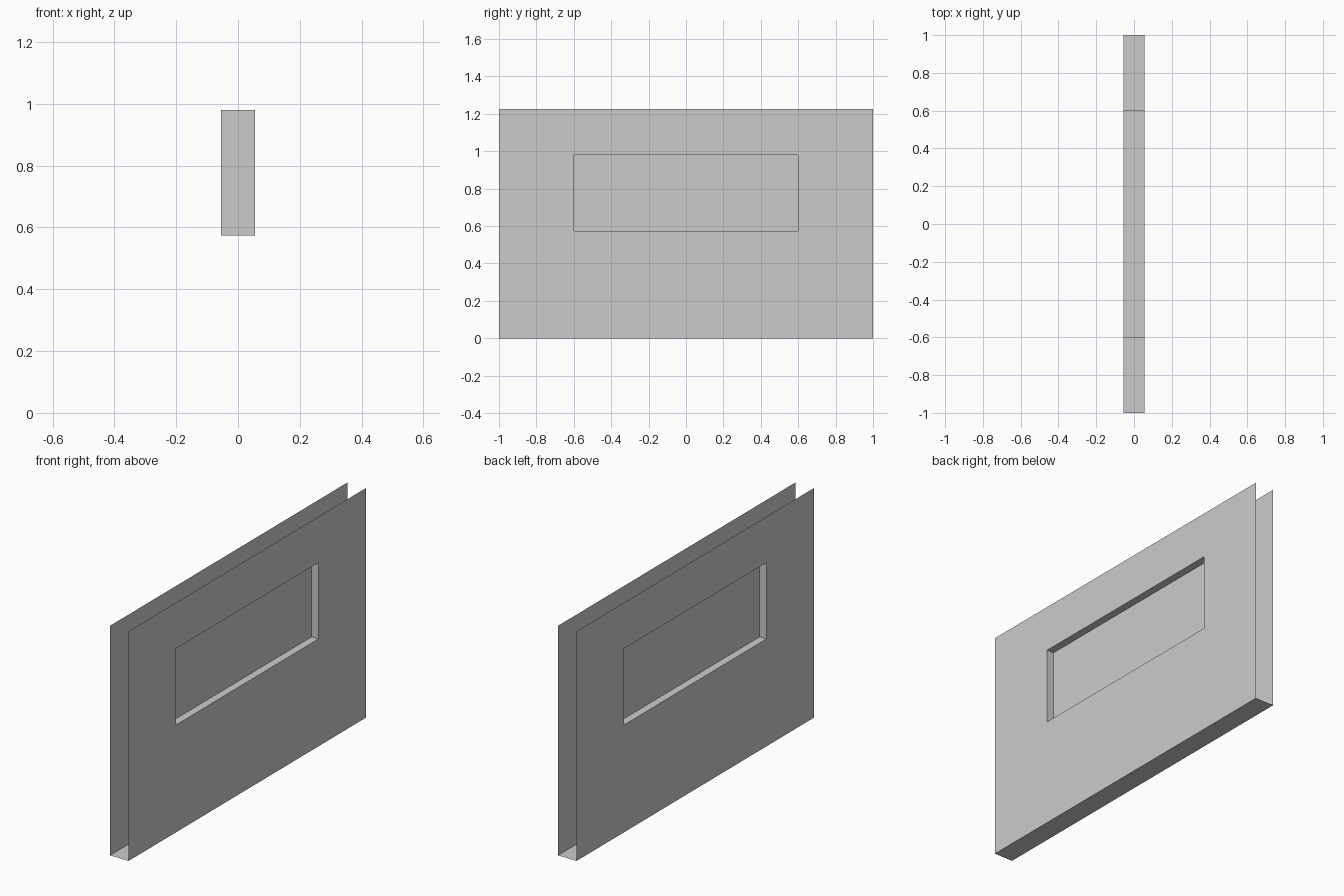
import bpy
import bmesh

if "Cube" in bpy.data.objects:
    bpy.data.objects.remove(bpy.data.objects["Cube"])

HALF_T, HALF_L, TOP = 0.055, 1.0, 1.225       # panel half thickness, half length, height
WIN_Y, WIN_Z0, WIN_Z1 = 0.6, 0.573, 0.98      # window opening
PANE_X = 0.014                                # pane offset from the centre plane

grey = bpy.data.materials.new("light_grey")
grey.diffuse_color = (0.6, 0.6, 0.6, 1)
grey.use_nodes = True
grey.node_tree.nodes["Principled BSDF"].inputs["Base Color"].default_value = grey.diffuse_color


def make(name, quads):
    """Object from a list of quads given as corner coordinates."""
    bm = bmesh.new()
    for q in quads:
        bm.faces.new([bm.verts.new(c) for c in q])
    bmesh.ops.remove_doubles(bm, verts=bm.verts, dist=1e-5)
    me = bpy.data.meshes.new(name)
    bm.to_mesh(me)
    bm.free()
    me.materials.append(grey)
    ob = bpy.data.objects.new(name, me)
    bpy.context.collection.objects.link(ob)
    return ob


def rect(y, z0, z1):
    return [(-y, z0), (y, z0), (y, z1), (-y, z1)]


def upright(x, pts, side):
    """Quad standing at x, facing outward on the given side."""
    q = [(x, y, z) for y, z in pts]
    return q if side > 0 else q[::-1]


outer = rect(HALF_L, 0, TOP)
inner = rect(WIN_Y, WIN_Z0, WIN_Z1)

# two wall skins with a window opening, and a recessed pane in each
for side, label in ((1, "right"), (-1, "left")):
    ring = []
    for i in range(4):
        j = (i + 1) % 4
        ring.append(upright(side * HALF_T, [outer[i], outer[j], inner[j], inner[i]], side))
    make(label + "_wall", ring)
    make(label + "_window_pane", [upright(side * PANE_X, inner, side)])

# window jambs, sill and lintel, facing into the opening
lining = []
for i in range(4):
    (y0, z0), (y1, z1) = inner[i], inner[(i + 1) % 4]
    lining.append([(HALF_T, y0, z0), (HALF_T, y1, z1), (-HALF_T, y1, z1), (-HALF_T, y0, z0)])
make("window_lining", lining)

# bottom strip joining the skins; ends and top stay open
make("bottom_strip", [[(-HALF_T, -HALF_L, 0), (-HALF_T, HALF_L, 0),
                       (HALF_T, HALF_L, 0), (HALF_T, -HALF_L, 0)]])
